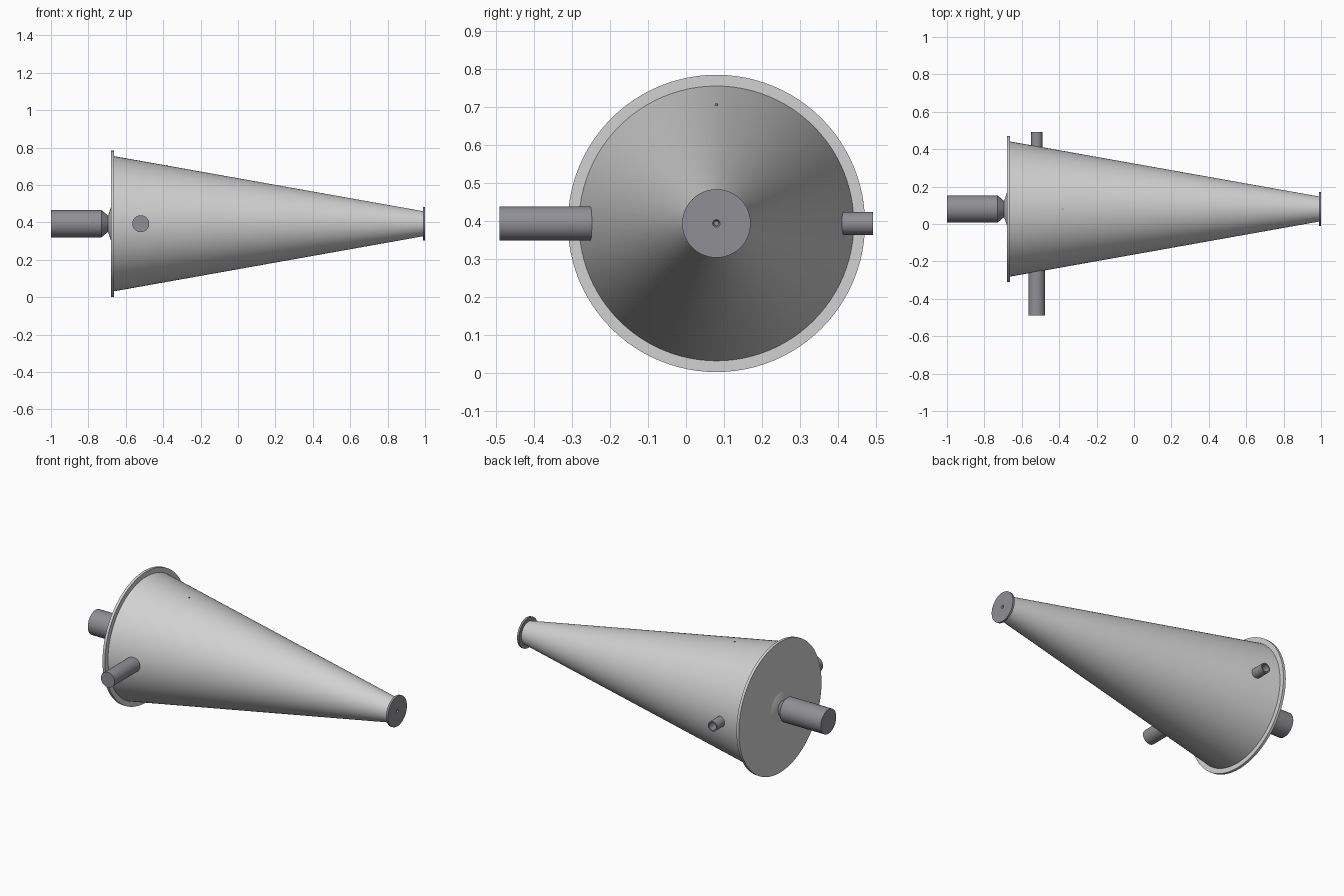
import bpy, bmesh
from math import radians, cos, sin, tau
from mathutils import Matrix, Vector

cube = bpy.data.objects.get("Cube")
if cube:
    bpy.data.objects.remove(cube, do_unlink=True)


def material(name, color):
    m = bpy.data.materials.new(name)
    m.use_nodes = True
    m.diffuse_color = (*color, 1)
    m.node_tree.nodes["Principled BSDF"].inputs["Base Color"].default_value = (*color, 1)
    return m


LIGHT = material("light grey", (0.64, 0.64, 0.64))
STEEL = material("steel grey", (0.28, 0.28, 0.30))
AXIS_Y, AXIS_Z = 0.08, 0.393
PORT_X = -0.52


def revolve(name, profile, mat, origin, direction, sides=64):
    """Spin (distance, radius) points around a direction; radius 0 closes an end."""
    bm = bmesh.new()
    rings = []
    for d, r in profile:
        if r == 0:
            rings.append([bm.verts.new((0, 0, d))] * sides)
        else:
            rings.append([bm.verts.new((r * cos(tau * i / sides), r * sin(tau * i / sides), d))
                          for i in range(sides)])
    for a, b in zip(rings, rings[1:]):
        for i in range(sides):
            j = (i + 1) % sides
            bm.faces.new(list(dict.fromkeys((a[i], a[j], b[j], b[i]))))
    bmesh.ops.recalc_face_normals(bm, faces=bm.faces)
    turn = Vector((0, 0, 1)).rotation_difference(Vector(direction)).to_matrix().to_4x4()
    bm.transform(Matrix.Translation(origin) @ turn)
    mesh = bpy.data.meshes.new(name)
    bm.to_mesh(mesh)
    bm.free()
    mesh.materials.append(mat)
    obj = bpy.data.objects.new(name, mesh)
    bpy.context.collection.objects.link(obj)
    bpy.ops.object.select_all(action="DESELECT")
    obj.select_set(True)
    bpy.context.view_layer.objects.active = obj
    bpy.ops.object.shade_smooth_by_angle(angle=radians(25))
    return obj


axis = (0, AXIS_Y, AXIS_Z)
along = (1, 0, 0)

# Tapered body and its wide flange
revolve("cone_body", [(-0.667, 0), (-0.667, 0.362), (0.99, 0.067), (0.99, 0)],
        LIGHT, axis, along, 96)
revolve("wide_flange", [(-0.68, 0), (-0.68, 0.391), (-0.664, 0.391), (-0.664, 0)],
        LIGHT, axis, along, 96)

# Narrow end plate with a small bore
revolve("end_plate", [(0.988, 0), (0.988, 0.09), (1, 0.09), (1, 0.01), (0.992, 0.006), (0.992, 0)],
        STEEL, axis, along)

# Axial pipe necking down to a flared seat on the flange
revolve("axial_pipe", [(-1, 0), (-1, 0.073), (-0.73, 0.073), (-0.685, 0.035), (-0.685, 0)],
        STEEL, axis, along)
revolve("pipe_seat", [(-0.694, 0), (-0.694, 0.045), (-0.679, 0.09), (-0.679, 0)],
        LIGHT, axis, along)

# Solid front port and open rear port
revolve("front_port", [(0.2, 0), (0.2, 0.045), (0.57, 0.045), (0.57, 0)],
        STEEL, (PORT_X, AXIS_Y, AXIS_Z), (0, -1, 0), 48)
revolve("rear_port", [(0.25, 0), (0.25, 0.03), (0.412, 0.03), (0.412, 0.023), (0.3, 0.023), (0.3, 0)],
        STEEL, (PORT_X, AXIS_Y, AXIS_Z), (0, 1, 0), 48)

# Tiny sensor tip on top of the cone
revolve("sensor_tip", [(0.29, 0), (0.29, 0.004), (0.315, 0.004), (0.315, 0)],
        STEEL, (-0.38, AXIS_Y, AXIS_Z), (0, 0, 1), 16)
